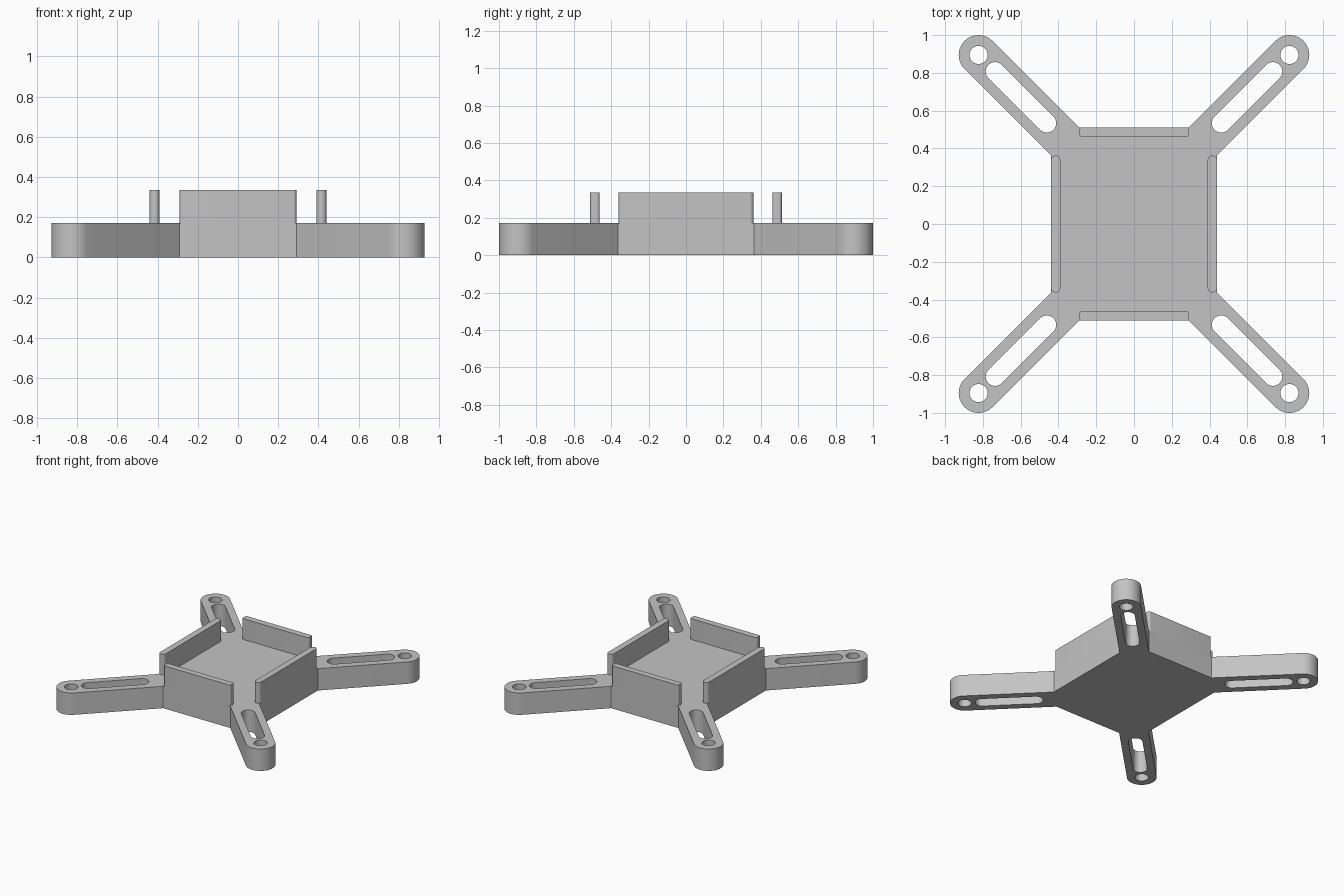
import bpy, bmesh
from math import cos, sin, pi, radians

cube = bpy.data.objects.get("Cube")
if cube:
    bpy.data.objects.remove(cube, do_unlink=True)

GREY = (0.55, 0.55, 0.55, 1.0)
grey = bpy.data.materials.new("light grey plastic")
grey.use_nodes = True
grey.diffuse_color = GREY
grey.node_tree.nodes["Principled BSDF"].inputs["Base Color"].default_value = GREY

HALF_X, HALF_Y = 0.44, 0.512       # plate half sizes
FLOOR, TOP = 0.172, 0.335          # plate and wall heights
TIP, ARM_R = (0.823, 0.895), 0.105  # arm end centre and radius
HOLE_R, SLOT_R = 0.048, 0.05
WALL = 0.05                        # wall thickness


def arc(cx, cy, r, start, end, steps=24):
    angles = [radians(start + (end - start) * i / steps) for i in range(steps + 1)]
    return [(cx + r * cos(a), cy + r * sin(a)) for a in angles]


def rounded_rect(cx, cy, hx, hy, r):
    pts = []
    for sx, sy, a in ((1, 1, 0), (-1, 1, 90), (-1, -1, 180), (1, -1, 270)):
        pts += arc(cx + sx * (hx - r), cy + sy * (hy - r), r, a, a + 90, 10)
    return pts


def extrude_profile(name, loops, z0, z1):
    """Extrude closed outlines; inner loops become holes."""
    curve = bpy.data.curves.new(name, 'CURVE')
    curve.dimensions = '2D'
    curve.fill_mode = 'BOTH'
    curve.extrude = (z1 - z0) / 2
    for loop in loops:
        spline = curve.splines.new('POLY')
        spline.points.add(len(loop) - 1)
        for p, (x, y) in zip(spline.points, loop):
            p.co = (x, y, 0, 1)
        spline.use_cyclic_u = True
    obj = bpy.data.objects.new(name, curve)
    bpy.context.collection.objects.link(obj)
    bpy.ops.object.select_all(action='DESELECT')
    obj.select_set(True)
    bpy.context.view_layer.objects.active = obj
    bpy.ops.object.convert(target='MESH')
    obj = bpy.context.view_layer.objects.active
    obj.name = name

    # Weld the caps to the sides and lift to height
    bm = bmesh.new()
    bm.from_mesh(obj.data)
    bmesh.ops.remove_doubles(bm, verts=bm.verts, dist=0.0002)
    bmesh.ops.translate(bm, verts=bm.verts, vec=(0, 0, (z0 + z1) / 2))
    bmesh.ops.recalc_face_normals(bm, faces=bm.faces)
    bm.to_mesh(obj.data)
    bm.free()
    obj.data.materials.clear()
    obj.data.materials.append(grey)
    bpy.ops.object.shade_smooth_by_angle(angle=radians(30))
    return obj


# One corner: plate edge, arm tip, plate edge
reach = ARM_R * 2 ** 0.5
offset = TIP[1] - TIP[0]
corner = [(HALF_X, HALF_X + offset - reach)]
corner += arc(*TIP, ARM_R, -45, 135)
corner += [(HALF_Y - offset - reach, HALF_Y)]

# Screw hole and slot in each arm
hole = arc(*TIP, HOLE_R, 0, 352.5, 47)
slot = arc(0.735, 0.735 + offset, SLOT_R, -45, 135) + arc(0.462, 0.462 + offset, SLOT_R, 135, 315)

outline, openings = [], []
for sx, sy in ((1, 1), (-1, 1), (-1, -1), (1, -1)):
    def mirror(pts):
        out = [(sx * x, sy * y) for x, y in pts]
        return out if sx * sy > 0 else out[::-1]
    outline += mirror(corner)
    openings += [mirror(hole), mirror(slot)]

extrude_profile("plate_with_arms", [outline] + openings, 0, FLOOR)

# Retaining walls around the plate
for name, s in (("front_wall", -1), ("back_wall", 1)):
    shape = rounded_rect(0, s * (HALF_Y - WALL / 2), 0.29, WALL / 2, 0.015)
    extrude_profile(name, [shape], FLOOR - 0.002, TOP)
for name, s in (("right_wall", -1), ("left_wall", 1)):
    shape = rounded_rect(s * (HALF_X - WALL / 2), 0, WALL / 2, 0.362, WALL / 2 - 0.001)
    extrude_profile(name, [shape], FLOOR - 0.002, TOP)
